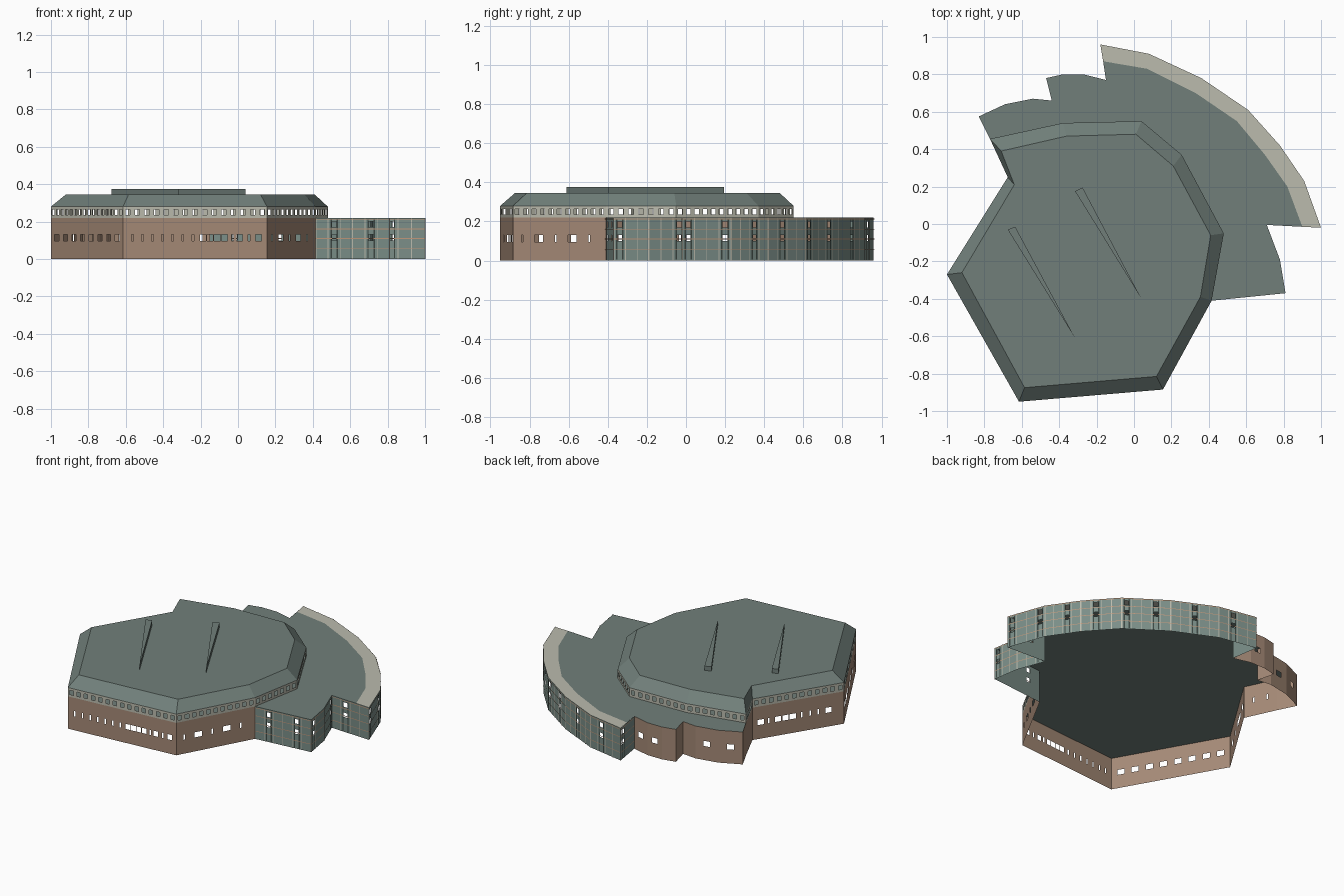
import bpy
import bmesh
from mathutils import Vector

cube = bpy.data.objects.get("Cube")
if cube:
    bpy.data.objects.remove(cube)


def material(name, rgb):
    m = bpy.data.materials.new(name)
    m.use_nodes = True
    col = [(c / 255) ** 2.2 for c in rgb] + [1]
    m.diffuse_color = col
    m.node_tree.nodes["Principled BSDF"].inputs["Base Color"].default_value = col
    return m


ROOF = material("grey green roof", (112, 126, 121))
BRICK = material("brown wall", (164, 137, 118))
STONE = material("pale stone", (186, 186, 172))
GLASS = material("green glass", (122, 141, 135))
TAN = material("tan rail", (190, 150, 122))
FRAME = material("dark frame", (62, 72, 68))

WALL, EAVE, TOP, FIN = 0.22, 0.28, 0.345, 0.375


def finish(bm, name, mat):
    me = bpy.data.meshes.new(name)
    bm.to_mesh(me)
    bm.free()
    me.materials.append(mat)
    ob = bpy.data.objects.new(name, me)
    bpy.context.collection.objects.link(ob)
    return ob


def face(bm, pts):
    return bm.faces.new([bm.verts.new(p) for p in pts])


def panel(bm, a, b, z0, z1, holes, h0, h1):
    """Upright wall from a to b with openings (start, end) along its length."""
    a, b = Vector(a), Vector(b)
    length = (b - a).length

    def quad(s, e, lo, hi):
        p, q = a.lerp(b, s / length), a.lerp(b, e / length)
        face(bm, [(*p, lo), (*q, lo), (*q, hi), (*p, hi)])

    s = 0
    for start, end in sorted(holes):
        quad(s, start, z0, z1)
        quad(start, end, z0, h0)
        quad(start, end, h1, z1)
        s = end
    quad(s, length, z0, z1)


def openings(a, b, windows, width, slits=()):
    """Openings centred at fractions of the wall length."""
    n = (Vector(b) - Vector(a)).length
    return ([(t * n - width / 2, t * n + width / 2) for t in windows]
            + [(t * n - .005, t * n + .005) for t in slits])


def evenly(n, lo=0, hi=1):
    return [lo + (hi - lo) * (i + .5) / n for i in range(n)]


def pairs(pts):
    return list(zip(pts, pts[1:]))


# Outlines in plan, anticlockwise
hall = [(-1, -.27), (-.615, -.95), (.155, -.885), (.415, -.41), (.48, -.05), (.255, .37),
        (.04, .55), (-.38, .54), (-.77, .455), (-.675, .25)]
crown = [(-.92, -.26), (-.585, -.875), (.12, -.815), (.355, -.39), (.41, -.06), (.21, .31),
         (.01, .48), (-.36, .47), (-.71, .39), (-.64, .21)]
glass_side = [(.415, -.41), (.81, -.37), (.78, -.19), (.71, -.005), (1, -.02)]
arc = [(1, -.02), (.91, .23), (.78, .42), (.61, .61), (.36, .78), (.08, .91), (-.18, .96)]
arc_inner = [(.9, -.015), (.82, .2), (.7, .37), (.55, .55), (.33, .7), (.07, .83), (-.165, .87)]
brick_wing = [(-.15, .77), (-.27, .8), (-.38, .8), (-.47, .78), (-.44, .66), (-.54, .67),
              (-.69, .64), (-.83, .575), (-.77, .455)]

# Lower brown walls of the hall, with window openings
bm = bmesh.new()
hall_walls = [
    (hall[0], hall[1], evenly(8, .02, .98), .045, ()),
    (hall[1], hall[2], [.555, .605, .655, .705, .81, .94], .033, evenly(7, .03, .52) + [.76, .875]),
    (hall[2], hall[3], [.28, .64], .05, [.1, .46, .82]),
    (hall[8], hall[9], [], .04, [.3, .7]),
    (hall[9], hall[0], [.09, .28, .36, .44, .83], .042, [.18, .54, .63, .72]),
]
for a, b, windows, width, slits in hall_walls:
    panel(bm, a, b, 0, WALL, openings(a, b, windows, width, slits), .095, .13)
finish(bm, "hall_lower_walls", BRICK)

# Stepped brown walls at the back of the wing
bm = bmesh.new()
for i, (a, b) in enumerate(pairs(brick_wing)):
    windows = [.5] if i in (0, 1, 5, 6) else []
    panel(bm, a, b, 0, WALL, openings(a, b, windows, .042), .095, .13)
finish(bm, "wing_brown_walls", BRICK)

# Pale clerestory band around the hall
bm = bmesh.new()
for a, b in pairs(hall + hall[:1]):
    n = max(2, round((Vector(b) - Vector(a)).length / .05))
    panel(bm, a, b, WALL, EAVE, openings(a, b, evenly(n), .025), .236, .264)
finish(bm, "clerestory_band", STONE)

# Hall roof: sloping skirt and flat crown
bm = bmesh.new()
for (a, b), (c, d) in zip(pairs(hall + hall[:1]), pairs(crown + crown[:1])):
    face(bm, [(*a, EAVE), (*b, EAVE), (*d, TOP), (*c, TOP)])
face(bm, [(*p, TOP) for p in crown])
finish(bm, "hall_roof", ROOF)

# Flat deck over the wing, also the ceiling inside the hall
bm = bmesh.new()
deck = hall[:3] + glass_side[:4] + arc_inner + brick_wing + hall[9:]
face(bm, [(*p, WALL) for p in deck])
finish(bm, "wing_roof", ROOF)

# Pale strip along the curved edge of the wing
bm = bmesh.new()
for (a, b), (c, d) in zip(pairs(arc), pairs(arc_inner)):
    face(bm, [(*a, WALL), (*b, WALL), (*d, WALL), (*c, WALL)])
finish(bm, "roof_edge_strip", STONE)

# Two tapering roof fins
for name, plan in (("roof_fin_west", [(-.675, -.03), (-.315, -.61), (-.635, -.015)]),
                   ("roof_fin_east", [(-.315, .175), (.04, -.4), (-.275, .195)])):
    bm = bmesh.new()
    top = face(bm, [(*p, FIN) for p in plan])
    for a, b in pairs(plan + plan[:1]):
        face(bm, [(*a, TOP), (*b, TOP), (*b, FIN), (*a, FIN)])
    finish(bm, name, ROOF)


def bar(bm, a, b, s, e, lo, hi, out):
    """Thin plate just outside the wall a-b, from s to e along it."""
    a, b = Vector(a), Vector(b)
    d = (b - a).normalized()
    shift = Vector((d.y, -d.x)) * out
    p, q = a + d * s + shift, a + d * e + shift
    face(bm, [(*p, lo), (*q, lo), (*q, hi), (*p, hi)])


# Curtain wall: glass with open panes, tan rails, dark frames and pale posts
glass, rails, frames, posts = [bmesh.new() for _ in range(4)]
curtain = pairs(glass_side) + pairs(arc) + [(arc[-1], brick_wing[0])]
for k, (a, b) in enumerate(curtain):
    length = (Vector(b) - Vector(a)).length
    n = max(2, round(length / .065))
    step = length / n
    vents = [(i + .25) * step for i in range(n) if (i + k) % 3 == 1]
    holes = [(s, s + step * .5) for s in vents]
    panel(glass, a, b, 0, .14, holes, .1, .13)
    panel(glass, a, b, .14, WALL, holes, .17, .2)
    for z in (.055, .11, .16, .213):
        bar(rails, a, b, 0, length, z - .002, z + .002, .003)
    for i in range(n + 1):
        s = min(max(i * step, .002), length - .002)
        bar(posts, a, b, s - .002, s + .002, 0, WALL, .002)
    for s in vents:
        for x in (s, s + step * .5):
            bar(frames, a, b, x - .004, x + .004, .005, .21, .0025)
finish(glass, "curtain_glass", GLASS)
finish(rails, "curtain_rails", TAN)
finish(frames, "curtain_frames", FRAME)
finish(posts, "curtain_posts", STONE)
